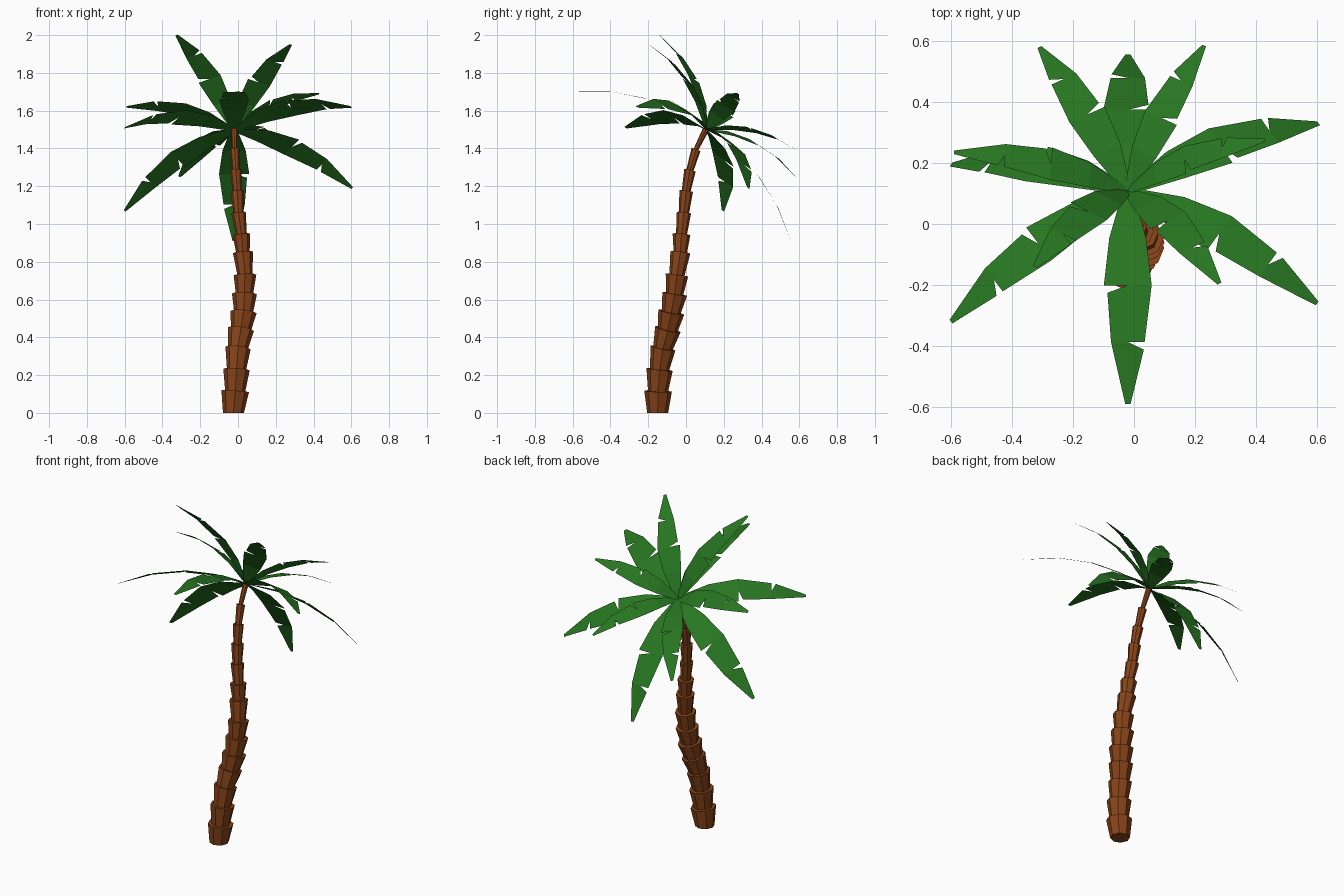
import bpy, bmesh, math
from mathutils import Vector

if "Cube" in bpy.data.objects:
    bpy.data.objects.remove(bpy.data.objects["Cube"])


def material(name, color):
    m = bpy.data.materials.new(name)
    m.diffuse_color = (*color, 1)
    m.use_nodes = True
    m.node_tree.nodes["Principled BSDF"].inputs["Base Color"].default_value = m.diffuse_color
    return m


def finish(bm, name, mat):
    me = bpy.data.meshes.new(name)
    bm.to_mesh(me)
    bm.free()
    me.materials.append(mat)
    ob = bpy.data.objects.new(name, me)
    bpy.context.collection.objects.link(ob)
    return ob


bark = material("bark", (0.25, 0.058, 0.01))
green = material("leaf_green", (0.02, 0.18, 0.015))

# Trunk path: x, y, z, radius of the flared segment top
PATH = [(-.024, -.150, 0, .056), (-.015, -.148, .115, .073), (-.008, -.14, .23, .070),
        (0, -.122, .343, .067), (.016, -.096, .443, .069), (.029, -.078, .533, .070),
        (.034, -.060, .63, .066), (.037, -.048, .73, .060), (.026, -.030, .85, .053),
        (.018, -.024, .945, .047), (.003, -.011, 1.06, .038), (-.004, .001, 1.175, .036),
        (-.012, .021, 1.285, .031), (-.018, .053, 1.395, .025), (-.021, .105, 1.5, .017)]
SIDES = 8


def ring(bm, center, normal, radius):
    rot = Vector((0, 0, 1)).rotation_difference(normal)
    return [bm.verts.new(center + rot @ Vector((radius * math.cos(a), radius * math.sin(a), 0)))
            for a in (2 * math.pi * i / SIDES - math.pi / 2 for i in range(SIDES))]


# Trunk: stacked cups, each narrow below and flared above
points = [Vector(p[:3]) for p in PATH]
tangents = [(points[min(i + 1, len(points) - 1)] - points[max(i - 1, 0)]).normalized()
            for i in range(len(points))]
tangents[0] = Vector((0, 0, 1))
bm = bmesh.new()
for i in range(len(points) - 1):
    top = PATH[i + 1][3]
    low = ring(bm, points[i], tangents[i], top * .76)
    high = ring(bm, points[i + 1], tangents[i + 1], top)
    for k in range(SIDES):
        n = (k + 1) % SIDES
        bm.faces.new((low[k], low[n], high[n], high[k]))
    bm.faces.new(low[::-1])
    bm.faces.new(high)
finish(bm, "trunk", bark)

# Leaf profile along its length: position, half width
HALF = [(0, .022), (.24, .083), (.47, .108), (.73, .076), (1, .012)]
BOW = .096
CROWN = Vector((-.021, .108, 1.5))
AXIS = Vector((0, math.sin(math.radians(35)), math.cos(math.radians(35))))


def leaf(name, tip):
    chord = Vector(tip) - CROWN
    size = chord.length
    along = chord.normalized()
    side = AXIS.cross(along).normalized()
    up = along.cross(side)

    def at(t, w):
        return CROWN + size * (along * t + side * w + up * (4 * BOW * t * (1 - t)))

    bm = bmesh.new()
    spine = [bm.verts.new(at(t, 0)) for t, _ in HALF]
    for sign, notch in ((1, 3), (-1, 2)):
        edge = [bm.verts.new(at(t, sign * w)) for t, w in HALF]
        for i in range(len(HALF) - 1):
            start = edge[i]
            # Torn notch: the edge restarts a little further on
            if i == notch:
                t, w = HALF[i]
                start = bm.verts.new(at(t + .035, sign * w * (.95 if notch == 3 else .85)))
            quad = (spine[i], spine[i + 1], edge[i + 1], start)
            bm.faces.new(quad if sign < 0 else quad[::-1])
    bmesh.ops.recalc_face_normals(bm, faces=bm.faces)
    if sum((f.normal.dot(up) for f in bm.faces)) < 0:
        bmesh.ops.reverse_faces(bm, faces=bm.faces)
    finish(bm, name, green)


# Lower ring of large leaves, then upper ring of smaller leaves, by tip position
LOWER = [(-.02, -.59, 1.7), (-.6, -.32, 1.51), (.6, -.26, 1.62),
         (-.6, .195, 1.07), (.605, .33, 1.19), (-.02, .555, .91)]
UPPER = [(-.325, -.14, 2.0), (.28, -.195, 1.95), (-.31, .58, 1.25),
         (.23, .585, 1.39), (-.59, .235, 1.62), (.43, .275, 1.69)]
for label, tips in (("lower_leaf", LOWER), ("upper_leaf", UPPER)):
    for n, tip in enumerate(tips, 1):
        leaf(f"{label}_{n}", tip)
